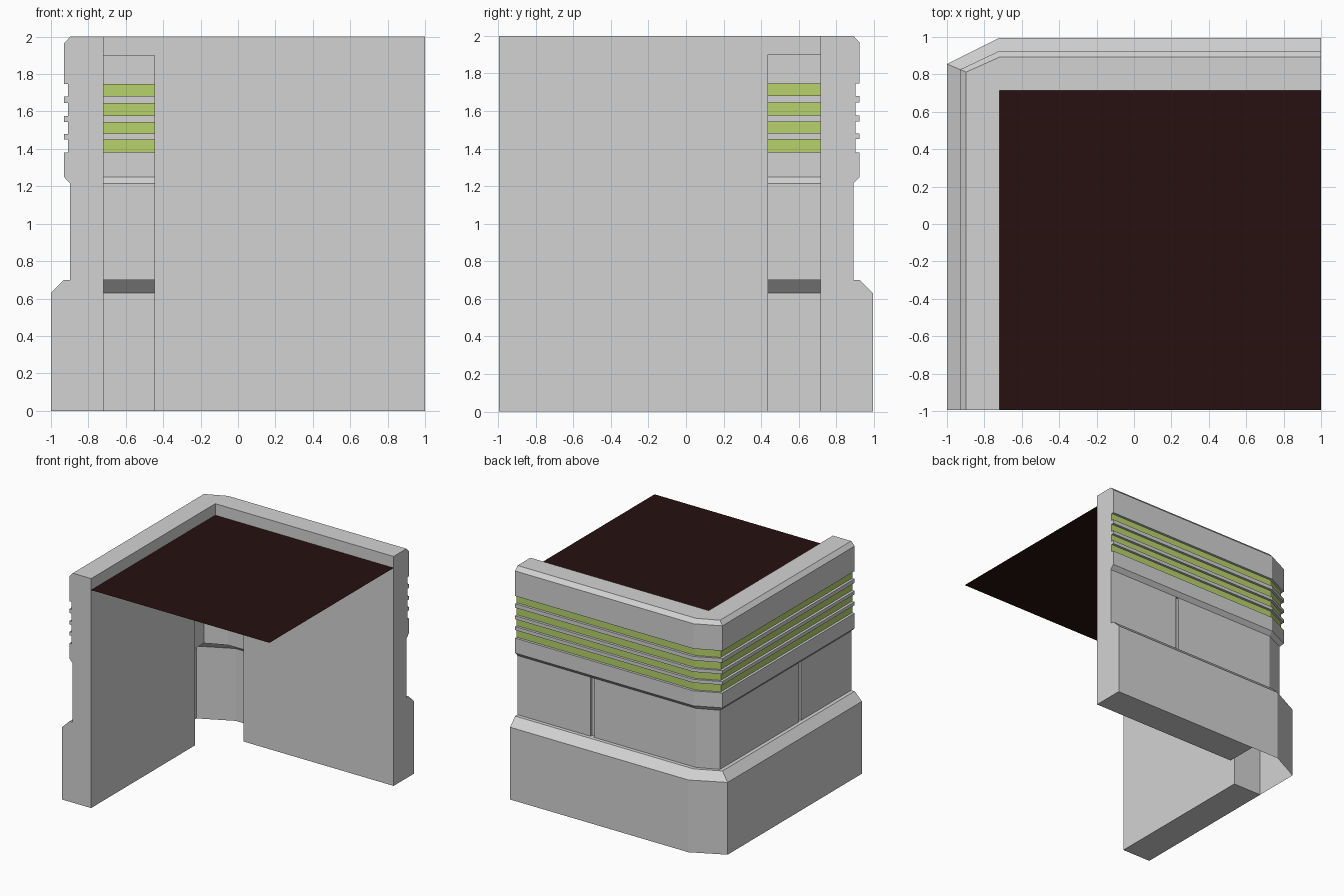
import bpy, bmesh

cube = bpy.data.objects.get("Cube")
if cube:
    bpy.data.objects.remove(cube, do_unlink=True)


def material(name, rgb):
    m = bpy.data.materials.new(name)
    m.use_nodes = True
    m.diffuse_color = (*rgb, 1)
    m.node_tree.nodes["Principled BSDF"].inputs["Base Color"].default_value = (*rgb, 1)
    return m


grey = material("pale grey", (0.65, 0.65, 0.65))
green = material("lime green", (0.475, 0.65, 0.147))
dark = material("dark maroon", (0.02, 0.005, 0.005))


def add_object(name, bm, mats):
    mesh = bpy.data.meshes.new(name)
    bm.to_mesh(mesh)
    bm.free()
    for m in mats:
        mesh.materials.append(m)
    ob = bpy.data.objects.new(name, mesh)
    bpy.context.collection.objects.link(ob)
    return ob


# Wall section as (inset from outermost face, height), going up the outside
THICK, BAND, SLOT, MID = 0.28, 0.07, 0.092, 0.103
ROOF_Z = 1.9
slots = [(1.38, 1.45), (1.48, 1.545), (1.575, 1.645), (1.68, 1.747)]
section = [(0, 0), (0, 0.63), (BAND, 0.70), (MID, 0.70), (MID, 1.215), (BAND, 1.25)]
green_rows = []
for low, high in slots:
    green_rows.append(len(section) + 1)
    section += [(BAND, low), (SLOT, low), (SLOT, high), (BAND, high)]
section += [(BAND, 1.965), (MID, 2), (THICK, 2), (THICK, ROOF_Z), (THICK, 0)]
n = len(section)
MID_ROW = 3

# Stations along the L-shaped run: back wall, chamfered corner, left wall
stations = [
    lambda t: (1, 0.995 - t),
    lambda t: (0.295, 0.995 - t),
    lambda t: (0.265, 0.995 - t),
    lambda t: (-0.447, 0.995 - t),
    lambda t: (max(-0.86 + 0.414 * t, -1 + THICK) if t < THICK else -1 + THICK, 0.995 - t),
    lambda t: (-1 + t, 0.855 - 0.414 * t if t < THICK else 0.995 - THICK),
    lambda t: (-1 + t, 0.437),
    lambda t: (-1 + t, -0.275),
    lambda t: (-1 + t, -0.305),
    lambda t: (-1 + t, -0.995),
]
CORNER = (3, 4, 5)   # hollow corner columns
SEAMS = (1, 7)       # columns holding the vertical panel seams

bm = bmesh.new()
rings = [[bm.verts.new((*at(t), z)) for t, z in section] for at in stations]
seam_faces = []
for i in range(len(rings) - 1):
    a, b = rings[i], rings[i + 1]
    for k in range(n):
        if i in CORNER and k >= n - 2:
            continue   # open behind and below the corner skin
        j = (k + 1) % n
        face = bm.faces.new((a[k], b[k], b[j], a[j]))
        face.material_index = 1 if k in green_rows else 0
        if i in SEAMS and k == MID_ROW:
            seam_faces.append(face)

# Wall end caps
for i in (0, 6):
    bm.faces.new(rings[i])
for i in (3, 9):
    bm.faces.new(rings[i][::-1])

# Recessed panel seams
bm.normal_update()
bmesh.ops.inset_individual(bm, faces=seam_faces, thickness=0, depth=-0.02)
bmesh.ops.remove_doubles(bm, verts=bm.verts[:], dist=0.0005)
add_object("corner_wall", bm, [grey, green])

# Flat roof sheet between the walls
bm = bmesh.new()
x0, y1 = -1 + THICK, 0.995 - THICK
bm.faces.new([bm.verts.new(p) for p in
              ((x0, -0.995, ROOF_Z), (1, -0.995, ROOF_Z), (1, y1, ROOF_Z), (x0, y1, ROOF_Z))])
add_object("roof_sheet", bm, [dark])
